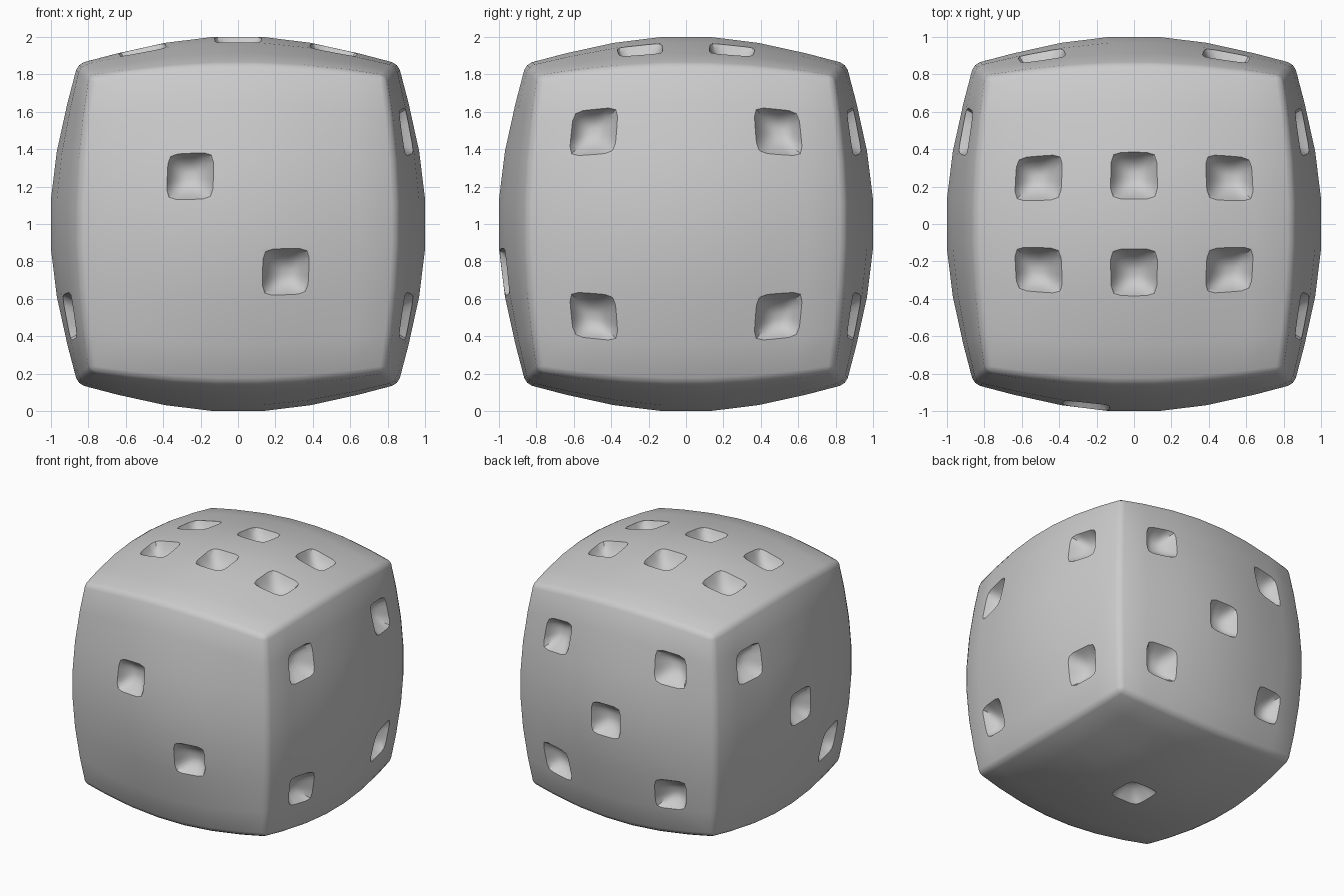
import bpy, bmesh, math
from mathutils import Vector

if "Cube" in bpy.data.objects:
    bpy.data.objects.remove(bpy.data.objects["Cube"])

LINES = [-1, -0.705, -0.4, -0.13, 0.13, 0.4, 0.705, 1]   # grid lines on each cube side
X, Y, Z = Vector((1, 0, 0)), Vector((0, 1, 0)), Vector((0, 0, 1))
FOUR = [(a, b) for a in (-2, 2) for b in (-2, 2)]

# outward direction, two in-plane axes, pip cells counted from the centre
SIDES = [
    (-Y, X, Z, [(-1, 1), (1, -1)]),
    (Y, X, Z, FOUR + [(0, 0)]),
    (X, Y, Z, FOUR),
    (-X, Y, Z, [(2, 2), (0, 0), (-2, -2)]),
    (Z, X, Y, [(a, b) for a in (-2, 0, 2) for b in (-1, 1)]),
    (-Z, X, Y, [(0, 0)]),
]
K = 1 / (0.49 + 0.51 / math.sqrt(1 + 2 * 0.13 ** 2))
DEPTH, N = 0.10, 24

bm = bmesh.new()
grid = {}


def vert(c):
    """Grid vertex of a cube blended halfway to a sphere, shared between sides."""
    key = tuple(round(a, 4) for a in c)
    if key not in grid:
        grid[key] = bm.verts.new((c * 0.49 + c.normalized() * 0.51) * K)
    return grid[key]


def pip(corners, n):
    """Rounded square bowl sunk into one grid cell."""
    c = [v.co.copy() for v in corners]          # ++, -+, --, +-

    def ring(r, power):
        out = []
        for k in range(N):
            t = 2 * math.pi * k / N
            x, y = math.cos(t), math.sin(t)
            q = r / (abs(x) ** power + abs(y) ** power) ** (1 / power)
            x, y = x * q, y * q
            p = (c[0] * (1 + x) * (1 + y) + c[1] * (1 - x) * (1 + y)
                 + c[2] * (1 - x) * (1 - y) + c[3] * (1 + x) * (1 - y)) / 4
            out.append(bm.verts.new(p - n * DEPTH * (1 - (r / 0.97) ** 2.6)))
        return out

    rings = [ring(r, p) for r, p in
             ((0.97, 6), (0.87, 5), (0.74, 4), (0.56, 3), (0.36, 2.4), (0.17, 2))]
    rim = rings[0]
    for j in range(4):
        for k in range(6 * j, 6 * j + 6):
            bm.faces.new((corners[j], rim[k], rim[(k + 1) % N]))
        bm.faces.new((corners[j], corners[(j + 1) % 4], rim[(6 * j + 6) % N]))
    for a, b in zip(rings, rings[1:]):
        for k in range(N):
            m = (k + 1) % N
            bm.faces.new((a[k], a[m], b[m], b[k]))
    bm.faces.new(rings[-1])


# six bulging sides
for n, u, v, pips in SIDES:
    for i in range(7):
        for j in range(7):
            q = [vert(n + u * LINES[i + a] + v * LINES[j + b])
                 for a, b in ((1, 1), (0, 1), (0, 0), (1, 0))]
            if (i - 3, j - 3) in pips:
                pip(q, n)
            else:
                bm.faces.new(q)

# rounded cube edges
on_edge = {grid[k] for k in grid if sum(abs(a) > 0.999 for a in k) >= 2}
edges = [e for e in bm.edges if e.verts[0] in on_edge and e.verts[1] in on_edge]
bmesh.ops.recalc_face_normals(bm, faces=bm.faces[:])
bmesh.ops.bevel(bm, geom=edges, offset=0.035, offset_type='OFFSET', segments=2,
                profile=0.5, affect='EDGES', clamp_overlap=True)
bmesh.ops.recalc_face_normals(bm, faces=bm.faces[:])
bmesh.ops.translate(bm, verts=bm.verts[:], vec=(0, 0, 1))

mesh = bpy.data.meshes.new("die_body")
bm.to_mesh(mesh)
bm.free()
die = bpy.data.objects.new("die_body", mesh)
bpy.context.collection.objects.link(die)

# single grey colour
grey = bpy.data.materials.new("light_grey")
grey.diffuse_color = (0.6, 0.6, 0.6, 1)
grey.use_nodes = True
grey.node_tree.nodes["Principled BSDF"].inputs["Base Color"].default_value = grey.diffuse_color
mesh.materials.append(grey)

bpy.context.view_layer.objects.active = die
die.select_set(True)
bpy.ops.object.shade_smooth_by_angle(angle=math.radians(35))
